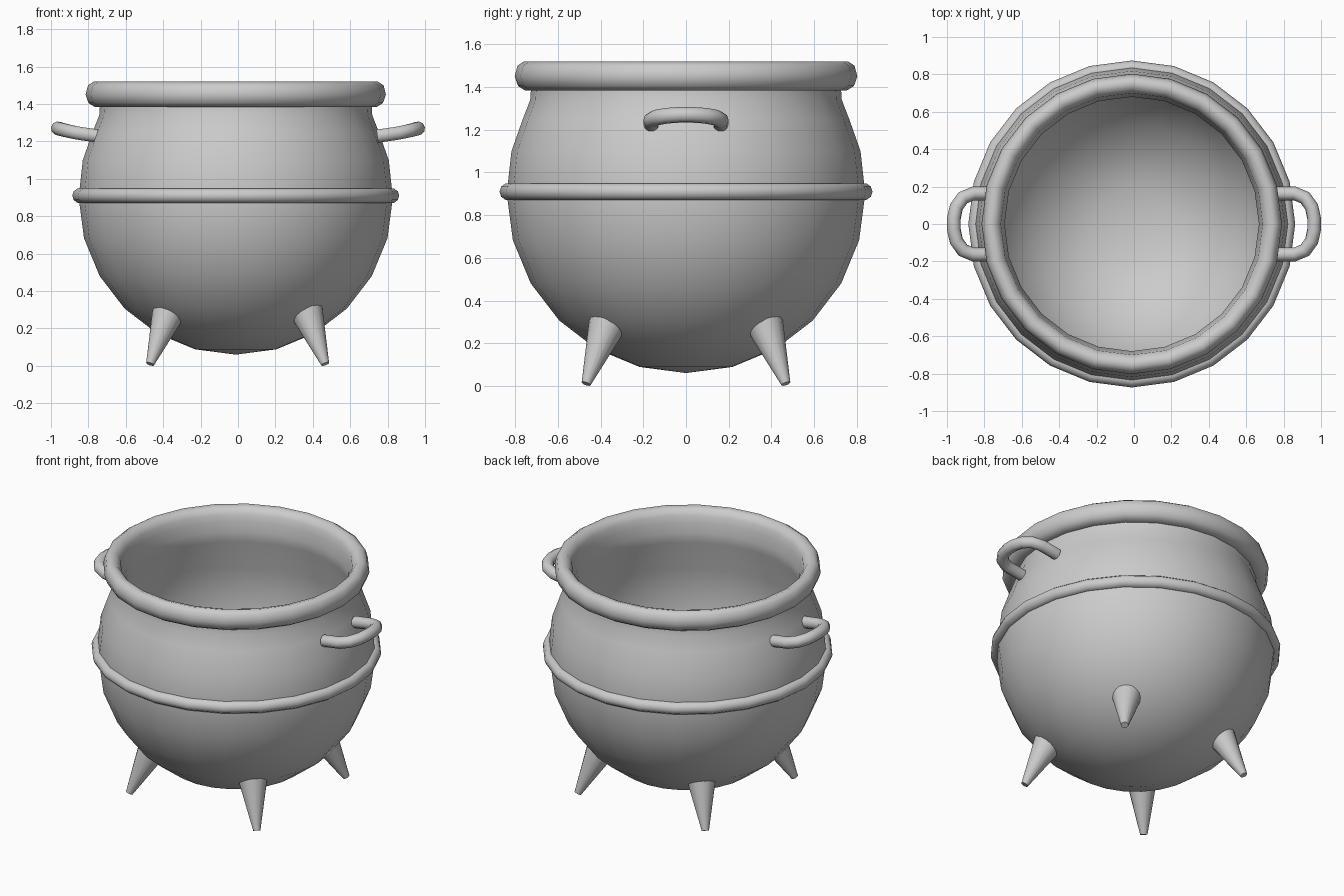
import bpy, bmesh, math
from mathutils import Vector

cube = bpy.data.objects.get("Cube")
if cube:
    bpy.data.objects.remove(cube)

iron = bpy.data.materials.new("grey iron")
iron.use_nodes = True
colour = (0.6, 0.6, 0.6, 1)
iron.diffuse_color = colour
iron.node_tree.nodes["Principled BSDF"].inputs["Base Color"].default_value = colour

CENTRE_X = -0.012
SIDES = 24


def finish(name, bm, angle=50):
    bmesh.ops.remove_doubles(bm, verts=bm.verts, dist=0.0005)
    bmesh.ops.recalc_face_normals(bm, faces=bm.faces)
    mesh = bpy.data.meshes.new(name)
    bm.to_mesh(mesh)
    bm.free()
    mesh.materials.append(iron)
    obj = bpy.data.objects.new(name, mesh)
    bpy.context.collection.objects.link(obj)
    bpy.ops.object.select_all(action="DESELECT")
    obj.select_set(True)
    bpy.context.view_layer.objects.active = obj
    bpy.ops.object.shade_smooth_by_angle(angle=math.radians(angle))
    return obj


def lathe(name, profile, closed=False, angle=50):
    """Spin (radius, height) points around the pot axis."""
    bm = bmesh.new()
    verts = [bm.verts.new((0, r, z)) for r, z in profile]
    pairs = list(zip(verts, verts[1:])) + ([(verts[-1], verts[0])] if closed else [])
    edges = [bm.edges.new(p) for p in pairs]
    bmesh.ops.spin(bm, geom=verts + edges, cent=(0, 0, 0), axis=(0, 0, 1),
                   angle=math.tau, steps=SIDES, use_merge=False)
    obj = finish(name, bm, angle)
    obj.location.x = CENTRE_X
    return obj


def bowl(radius, start, stop):
    """Lower hemisphere points, by degrees below the equator."""
    return [(radius * math.cos(math.radians(a)), 0.9 - radius * math.sin(math.radians(a)))
            for a in range(start, stop, -15 if stop < start else 15)]


# Pot: round outer shell, rolled rim, hollow inside with a flat floor
outer = [(0, 0.06)] + bowl(0.84, 75, -1)
neck = [(0.818, 1.1), (0.765, 1.25), (0.73, 1.34), (0.727, 1.385)]
rim = [(0.755, 1.385), (0.787, 1.405), (0.803, 1.45), (0.79, 1.5), (0.76, 1.52),
       (0.725, 1.51), (0.7, 1.475), (0.695, 1.43)]
inside = [(0.68, 1.37), (0.69, 1.3), (0.75, 1.1)]
floor = [(0, 0.156)]
lathe("pot_body", outer + neck + rim + inside + bowl(0.77, 0, 76) + floor)

# Raised band around the belly
ring = [(0.834 + 0.04 * math.cos(a), 0.91 + 0.04 * math.sin(a))
        for a in (math.tau * i / 10 for i in range(10))]
lathe("belly_band", ring, closed=True)


# Handles: bent round bars, tilted slightly upwards
def handle(name, side):
    half = [(0.745, 0.163, 1.228), (0.86, 0.163, 1.245), (0.915, 0.14, 1.257),
            (0.95, 0.09, 1.266), (0.963, 0.03, 1.27)]
    path = [Vector((side * x, y, z)) for x, y, z in half]
    path += [Vector((p.x, -p.y, p.z)) for p in reversed(path)]
    bm = bmesh.new()
    up = Vector((-side * 0.15, 0, 1)).normalized()
    loops = []
    for i, p in enumerate(path):
        along = (path[min(i + 1, len(path) - 1)] - path[max(i - 1, 0)]).normalized()
        across = along.cross(up).normalized()
        lift = across.cross(along)
        loops.append([bm.verts.new(p + 0.037 * (math.cos(a) * across + math.sin(a) * lift))
                      for a in (math.tau * k / 10 for k in range(10))])
    for a, b in zip(loops, loops[1:]):
        for k in range(10):
            j = (k + 1) % 10
            bm.faces.new((a[k], a[j], b[j], b[k]))
    bm.faces.new(loops[0])
    bm.faces.new(loops[-1])
    finish(name, bm)


handle("left_handle", 1)
handle("right_handle", -1)


# Legs: four splayed tapering spikes
def leg(name, sx, sy):
    top = Vector((sx * 0.37, sy * 0.37, 0.285))
    tip = Vector((sx * 0.468, sy * 0.468, 0.01))
    axis = top - tip
    bm = bmesh.new()
    bmesh.ops.create_cone(bm, cap_ends=True, segments=16, radius1=0.022,
                          radius2=0.088, depth=axis.length)
    turn = Vector((0, 0, 1)).rotation_difference(axis).to_matrix()
    bmesh.ops.rotate(bm, verts=bm.verts, matrix=turn)
    bmesh.ops.translate(bm, verts=bm.verts, vec=(top + tip) / 2 + Vector((-0.002, 0, 0)))
    finish(name, bm)


for end, sy in (("front", -1), ("back", 1)):
    for hand, sx in (("left", 1), ("right", -1)):
        leg(f"{end}_{hand}_leg", sx, sy)
